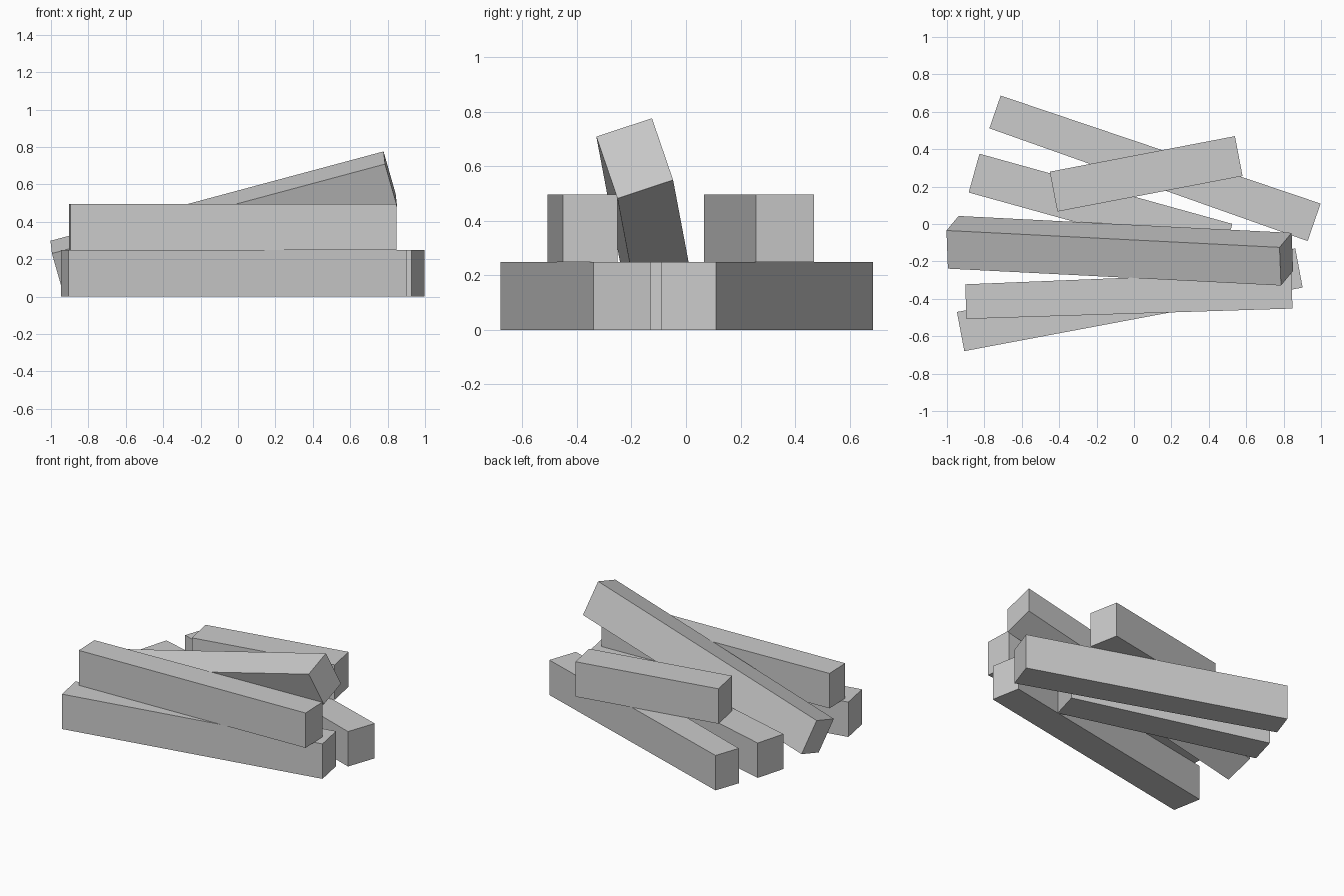
import bpy
from math import atan2, hypot, radians

old = bpy.data.objects.get("Cube")
if old:
    bpy.data.objects.remove(old, do_unlink=True)

# Plain grey shared by every beam
grey = bpy.data.materials.new("plain_grey")
grey.use_nodes = True
grey.diffuse_color = (0.6, 0.6, 0.6, 1)
grey.node_tree.nodes["Principled BSDF"].inputs["Base Color"].default_value = (0.6, 0.6, 0.6, 1)

HEIGHT = 0.248


def beam(name, length, width, center, rotation, left_width=None):
    """Squared timber along local x, optionally narrower at its -x end."""
    bpy.ops.mesh.primitive_cube_add(size=1, location=center, rotation=rotation)
    obj = bpy.context.object
    obj.name = name
    for v in obj.data.vertices:
        end_width = left_width if left_width and v.co.x < 0 else width
        v.co.x *= length
        v.co.y *= end_width
        v.co.z *= HEIGHT
    obj.data.materials.append(grey)
    return obj


def flat_beam(name, start, end, width, layer, left_width=None):
    """Level beam between the middles of its two end faces."""
    dx, dy = end[0] - start[0], end[1] - start[1]
    center = ((start[0] + end[0]) / 2, (start[1] + end[1]) / 2, HEIGHT * (layer + 0.5))
    beam(name, hypot(dx, dy), width, center, (0, 0, atan2(dy, dx)), left_width)


# Bottom layer
flat_beam("lower_front_beam", (-0.927, -0.575), (0.882, -0.235), 0.213, 0)
flat_beam("lower_middle_beam", (-0.855, 0.272), (0.497, -0.103), 0.215, 0)
flat_beam("lower_back_beam", (-0.743, 0.599), (0.963, 0.009), 0.212, 0, 0.185)

# Top layer
flat_beam("upper_front_beam", (-0.899, -0.415), (0.844, -0.352), 0.2, 1, 0.185)
flat_beam("upper_back_beam", (-0.43, 0.173), (0.56, 0.363), 0.217, 1)

# Leaning beam, one end on the ground and rolled on its edge
beam("leaning_beam", 1.846, 0.215, (-0.076, -0.143, 0.39),
     (radians(19), radians(-15), radians(-2.9)))
